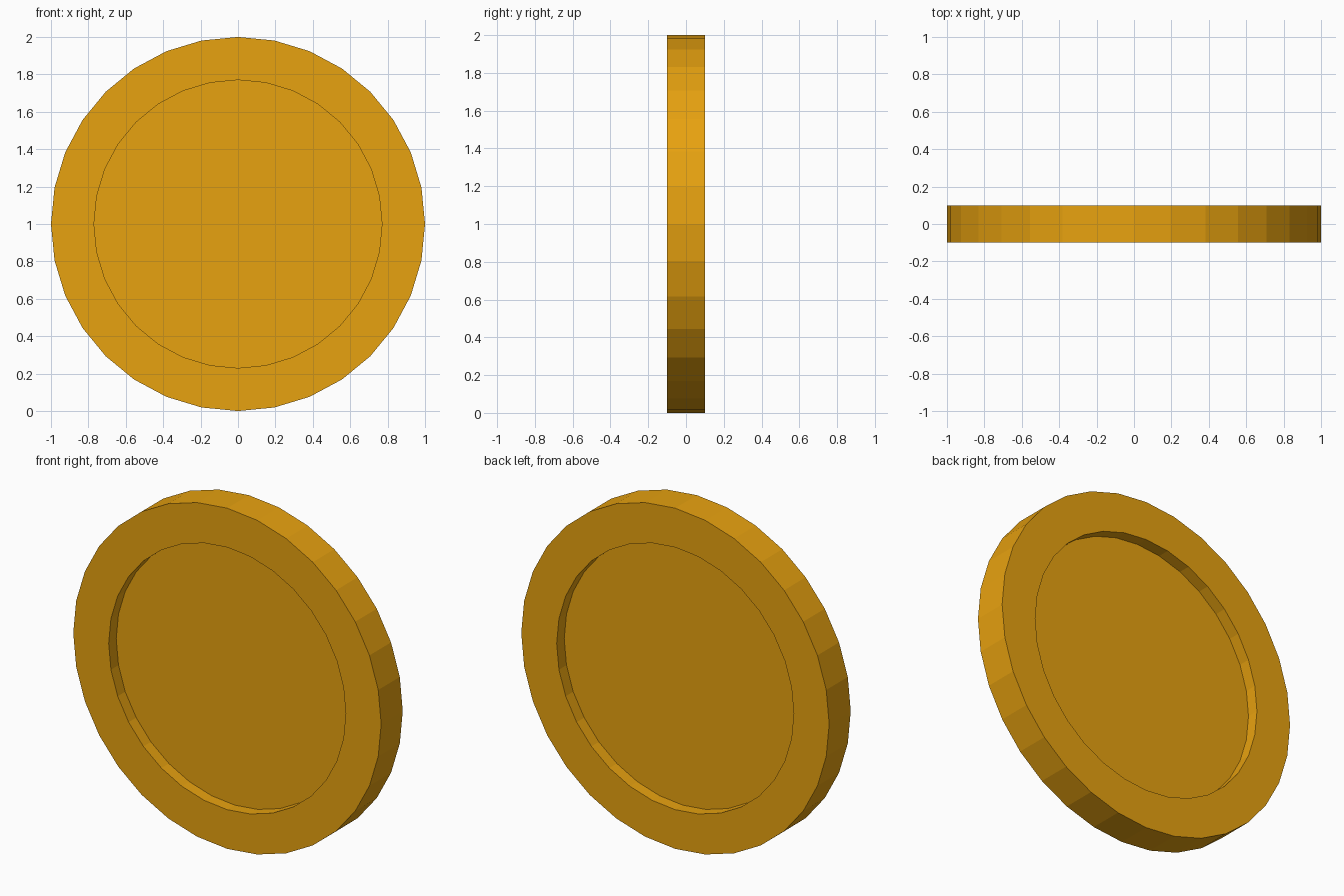
import bpy, bmesh
from math import sin, cos, tau

if "Cube" in bpy.data.objects:
    bpy.data.objects.remove(bpy.data.objects["Cube"])

SIDES = 32
# Half of the coin's cross-section: (radius, y), front floor to back floor
PROFILE = [(0.77, -0.03), (0.77, -0.10), (1.0, -0.10),
           (1.0, 0.10), (0.77, 0.10), (0.77, 0.03)]

gold = bpy.data.materials.new("gold")
gold.diffuse_color = (0.8, 0.36, 0.005, 1)
gold.use_nodes = True
gold.node_tree.nodes["Principled BSDF"].inputs["Base Color"].default_value = gold.diffuse_color

# Revolve the profile around the y axis
bm = bmesh.new()
rings = [[bm.verts.new((r * sin(tau * i / SIDES), y, 1 + r * cos(tau * i / SIDES)))
          for i in range(SIDES)] for r, y in PROFILE]
for a, b in zip(rings, rings[1:]):
    for i in range(SIDES):
        j = (i + 1) % SIDES
        bm.faces.new((a[i], a[j], b[j], b[i]))

# Recessed floors on both faces
bm.faces.new(rings[0])
bm.faces.new(rings[-1])
bmesh.ops.recalc_face_normals(bm, faces=bm.faces)

mesh = bpy.data.meshes.new("coin")
bm.to_mesh(mesh)
bm.free()
mesh.materials.append(gold)
bpy.context.collection.objects.link(bpy.data.objects.new("coin", mesh))
